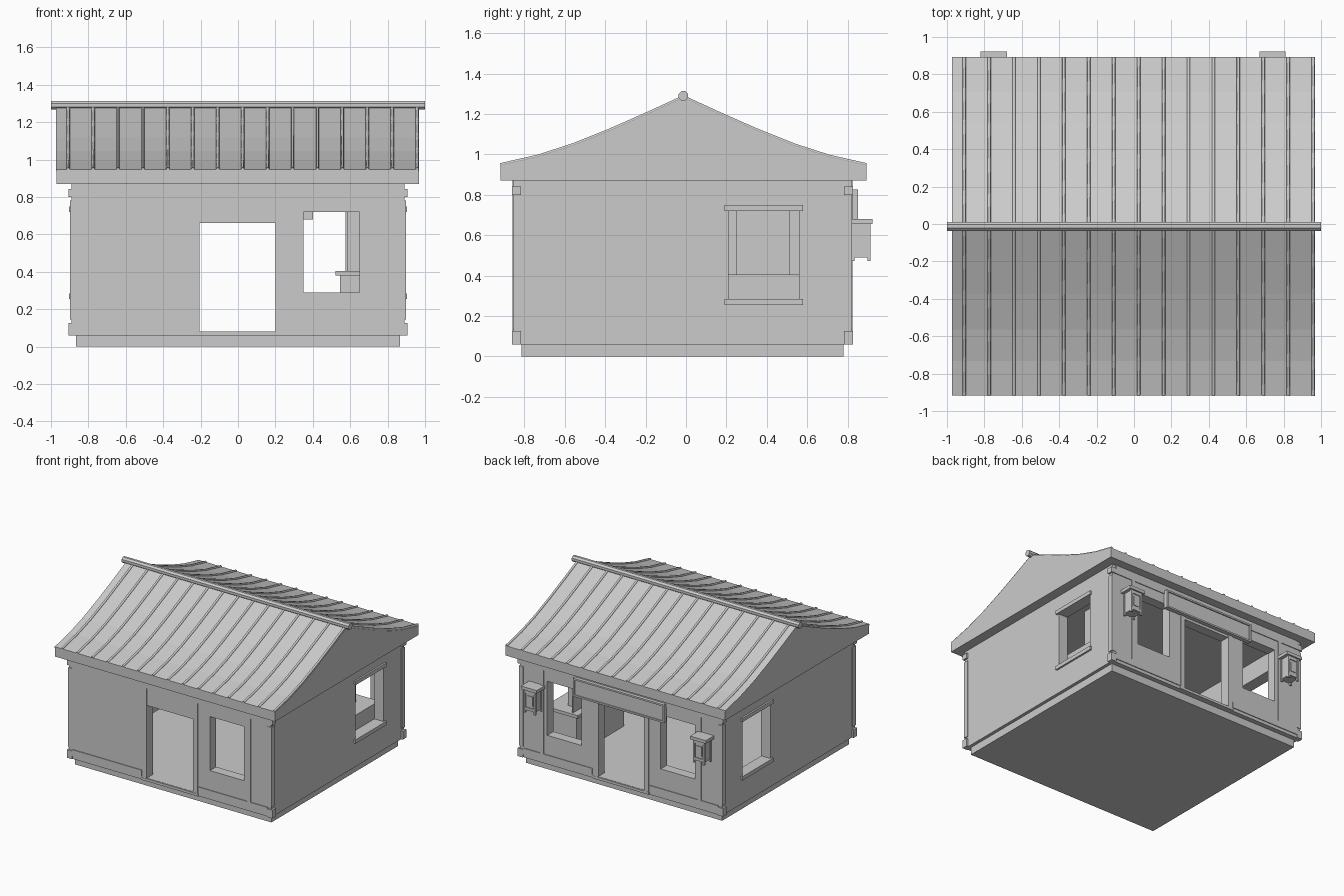
import bpy, bmesh, math
from mathutils import Matrix, Vector

old = bpy.data.objects.get("Cube")
if old:
    bpy.data.objects.remove(old, do_unlink=True)

# single plaster grey
GREY = (0.6, 0.6, 0.6, 1)
mat = bpy.data.materials.new("plain_grey")
mat.use_nodes = True
mat.diffuse_color = GREY
mat.node_tree.nodes["Principled BSDF"].inputs["Base Color"].default_value = GREY

CY = -0.0175          # middle of the house in y
FRONT, BACK = -0.853, 0.818
SIDE = 0.89
FLOOR = 0.08
TOP = 0.87


def finish(name, bm):
    bmesh.ops.recalc_face_normals(bm, faces=bm.faces)
    me = bpy.data.meshes.new(name)
    bm.to_mesh(me)
    bm.free()
    me.materials.append(mat)
    ob = bpy.data.objects.new(name, me)
    bpy.context.scene.collection.objects.link(ob)
    return ob


def boxes(name, *spans):
    """One object from (x0, x1, y0, y1, z0, z1) boxes."""
    bm = bmesh.new()
    for x0, x1, y0, y1, z0, z1 in spans:
        m = Matrix.Translation(((x0 + x1) / 2, (y0 + y1) / 2, (z0 + z1) / 2))
        m = m @ Matrix.Diagonal((x1 - x0, y1 - y0, z1 - z0, 1))
        bmesh.ops.create_cube(bm, size=1, matrix=m)
    return finish(name, bm)


def extrude_x(name, profile, x0, x1):
    """Solid made by sweeping a (y, z) outline along x."""
    bm = bmesh.new()
    face = bm.faces.new([bm.verts.new((x0, y, z)) for y, z in profile])
    new = bmesh.ops.extrude_face_region(bm, geom=[face])["geom"]
    verts = [v for v in new if isinstance(v, bmesh.types.BMVert)]
    bmesh.ops.translate(bm, verts=verts, vec=(x1 - x0, 0, 0))
    return finish(name, bm)


def cut(target, cutter):
    cutter.hide_render = True
    mod = target.modifiers.new("cut", "BOOLEAN")
    mod.operation = "DIFFERENCE"
    mod.solver = "EXACT"
    mod.object = cutter
    bpy.context.view_layer.objects.active = target
    bpy.ops.object.modifier_apply(modifier=mod.name)
    bpy.data.objects.remove(cutter, do_unlink=True)


# foundation
boxes("foundation", (-0.865, 0.865, -0.815, 0.78, 0, 0.075))

# walls: hollow shell with door and window openings
walls = boxes("walls", (-SIDE, SIDE, FRONT, BACK, 0.06, TOP))
cut(walls, boxes("room_cutter", (-0.81, 0.81, -0.775, 0.74, FLOOR, TOP + 0.1)))
cut(walls, boxes("door_cutter", (-0.205, 0.2, -1, 1, FLOOR + 0.002, 0.66)))
cut(walls, boxes("right_window_cutter", (0.35, 0.65, -1, 1, 0.29, 0.72)))
cut(walls, boxes("left_window_cutter", (-0.65, -0.35, 0.5, 1, 0.29, 0.72)))
cut(walls, boxes("side_window_cutter", (-1, 1, 0.21, 0.56, 0.285, 0.72)))

# thresholds at both doors
for name, y in (("front_threshold", FRONT), ("back_threshold", BACK)):
    boxes(name, (-0.25, 0.25, y - 0.008, y + 0.008, 0.06, FLOOR))

# side window lintels and sills
for name, s in (("left", 1), ("right", -1)):
    x0, x1 = sorted((s * 0.88, s * 0.904))
    boxes(name + "_window_trim",
          (x0, x1, 0.19, 0.58, 0.72, 0.75), (x0, x1, 0.19, 0.58, 0.255, 0.285))

# shallow timber frame on the long walls
for name, y, sides in (("front", FRONT, (1,)), ("back", BACK, (1, -1))):
    y0, y1 = y - 0.006, y + 0.006
    parts = [(-0.86, 0.86, y0, y1, 0.8, TOP)]
    for s in (1, -1):
        xs = sorted((s * 0.25, s * 0.86))
        parts.append((*xs, y0, y1, 0.085, 0.135))
        xs = sorted((s * 0.205, s * 0.245))
        parts.append((*xs, y0, y1, FLOOR, 0.8))
    for s in sides:
        xs = sorted((s * 0.68, s * 0.71))
        parts.append((*xs, y0, y1, 0.135, 0.8))
    boxes(name + "_timber_frame", *parts)

# corner posts with jointed beam ends
for sx in (1, -1):
    for name, y, sy in (("front", FRONT, -1), ("back", BACK, 1)):
        x0, x1 = sorted((sx * 0.86, sx * 0.897))
        y0, y1 = sorted((y - sy * 0.037, y + sy * 0.004))
        ex0, ex1 = sorted((sx * 0.86, sx * 0.905))
        ey0, ey1 = sorted((y - sy * 0.037, y + sy * 0.008))
        boxes(("left_" if sx > 0 else "right_") + name + "_post",
              (x0, x1, y0, y1, 0.145, 0.78),
              (ex0, ex1, ey0, ey1, 0.06, 0.125),
              (ex0, ex1, ey0, ey1, 0.8, 0.842))

# roof: solid body with sagging slopes
SLOPE = [(0, 1.275), (0.17, 1.197), (0.36, 1.113), (0.55, 1.037), (0.72, 0.982), (0.905, 0.94)]
ridge_y = -0.013


def slope_line(side, lift=0.0):
    return [(ridge_y + side * y, z + lift) for y, z in SLOPE]


outline = slope_line(-1)[::-1] + slope_line(1)[1:]
outline += [(ridge_y + 0.905, TOP), (ridge_y - 0.905, TOP)]
extrude_x("roof_body", outline, -0.97, 0.968)

# thin tile sheets laid on the slopes
for name, s in (("front", -1), ("back", 1)):
    sheet = slope_line(s, 0.008) + slope_line(s, -0.004)[::-1]
    extrude_x(name + "_roof_sheet", sheet, -0.972, 0.965)

# roof ribs following each slope
for name, s in (("front", -1), ("back", 1)):
    crv = bpy.data.curves.new(name + "_roof_ribs", "CURVE")
    crv.dimensions = "3D"
    crv.bevel_depth = 0.009
    crv.bevel_resolution = 1
    crv.use_fill_caps = True
    for i in range(15):
        spline = crv.splines.new("POLY")
        spline.points.add(len(SLOPE) - 1)
        for p, (y, z) in zip(spline.points, slope_line(s, 0.009)):
            p.co = (-0.908 + i * 0.1333, y, z, 1)
    crv.materials.append(mat)
    bpy.context.scene.collection.objects.link(bpy.data.objects.new(name + "_roof_ribs", crv))

# ridge pole
bm = bmesh.new()
pole = Matrix.Translation((0, ridge_y, 1.29)) @ Matrix.Rotation(math.pi / 2, 4, "Y")
bmesh.ops.create_cone(bm, cap_ends=True, segments=8, radius1=0.025, radius2=0.025,
                      depth=2, matrix=pole @ Matrix.Rotation(math.pi / 8, 4, "Z"))
finish("ridge_pole", bm)

# blank sign board with raised border over the back door
boxes("sign_board", (-0.39, 0.39, 0.815, 0.842, 0.69, 0.815))
boxes("sign_border",
      (-0.4, 0.4, 0.815, 0.851, 0.68, 0.693), (-0.4, 0.4, 0.815, 0.851, 0.812, 0.825),
      (-0.4, -0.387, 0.815, 0.851, 0.693, 0.812), (0.387, 0.4, 0.815, 0.851, 0.693, 0.812))

# wall lanterns beside the back windows
for name, cx in (("left", 0.74), ("right", -0.75)):
    lo, hi = cx - 0.05, cx + 0.05
    boxes(name + "_lantern_cap", (cx - 0.07, cx + 0.07, 0.815, 0.922, 0.655, 0.68))
    boxes(name + "_lantern_box", (lo + 0.006, hi - 0.006, 0.815, 0.903, 0.49, 0.656))
    boxes(name + "_lantern_frame",
          *[(x, x + 0.014, y, y + 0.014, 0.472, 0.656)
            for x in (lo, hi - 0.014) for y in (0.82, 0.899)],
          (lo + 0.014, hi - 0.014, 0.895, 0.91, 0.495, 0.515),
          (lo + 0.014, hi - 0.014, 0.895, 0.91, 0.63, 0.656))
    boxes(name + "_lantern_pane", (cx - 0.022, cx + 0.022, 0.9, 0.908, 0.535, 0.61))

# counter and cupboard inside, along the left wall
boxes("counter_base", (0.545, 0.81, 0.0, 0.6, FLOOR, 0.38))
boxes("counter_top", (0.52, 0.81, -0.03, 0.62, 0.38, 0.405))
boxes("cupboard", (0.585, 0.68, 0.25, 0.515, 0.405, 0.8))
boxes("cupboard_panel", (0.575, 0.586, 0.17, 0.6, 0.405, 0.8))
